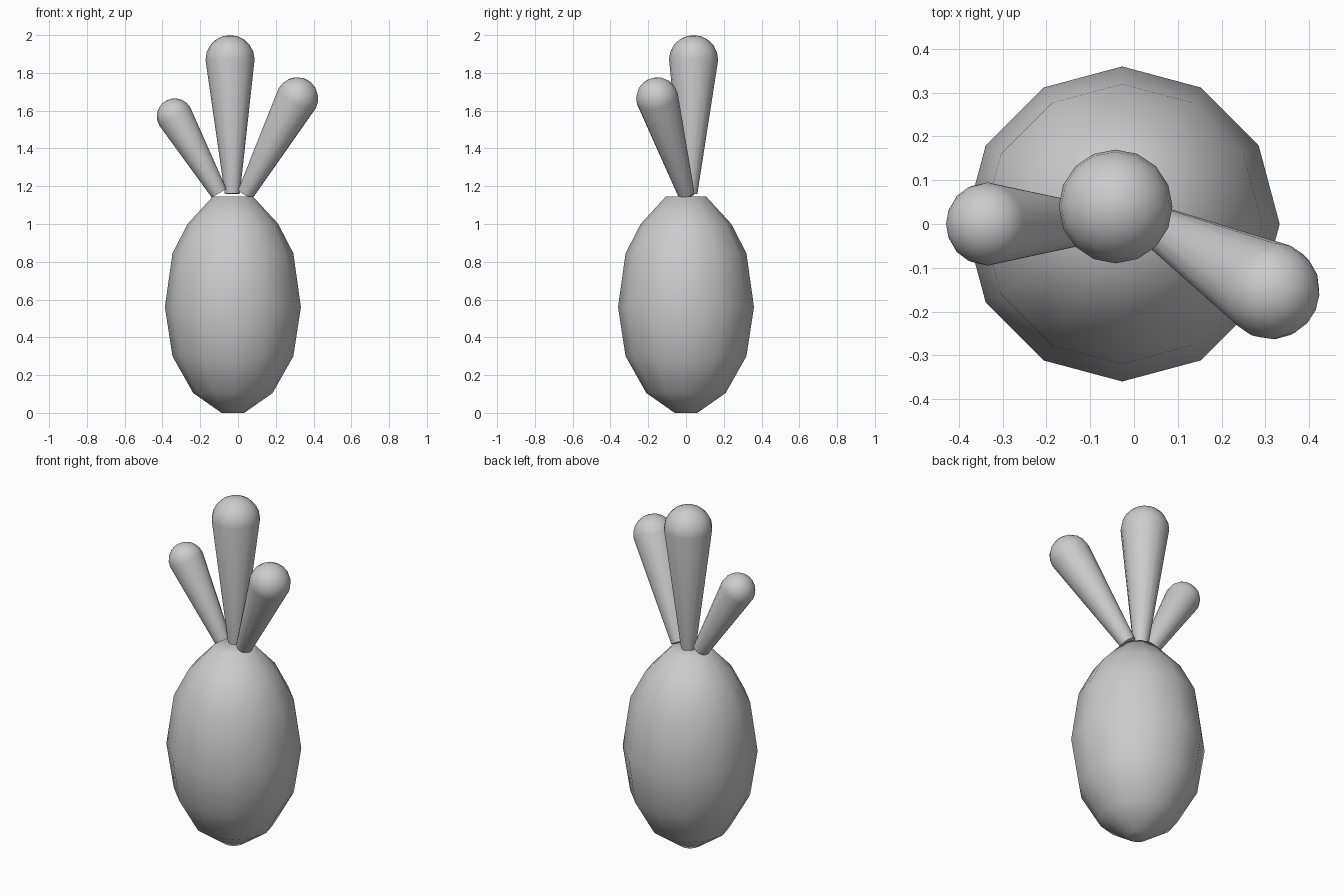
import bpy, bmesh, math
from mathutils import Vector

if "Cube" in bpy.data.objects:
    bpy.data.objects.remove(bpy.data.objects["Cube"])


def lathe(name, profile, sides, origin, axis=(0, 0, 1), smooth=50):
    """Revolve (radius, height) points round an axis; close the ends."""
    rot = Vector((0, 0, 1)).rotation_difference(Vector(axis))
    origin = Vector(origin)
    bm = bmesh.new()
    rings = []
    for r, h in profile:
        count = sides if r > 0 else 1
        rings.append([bm.verts.new(origin + rot @ Vector((
            r * math.cos(math.tau * i / sides), r * math.sin(math.tau * i / sides), h)))
            for i in range(count)])
    for a, b in zip(rings, rings[1:]):
        for i in range(sides):
            j = (i + 1) % sides
            if len(b) == 1:
                bm.faces.new((a[i], a[j], b[0]))
            else:
                bm.faces.new((a[i], a[j], b[j], b[i]))
    bm.faces.new(rings[0][::-1])
    if len(rings[-1]) > 1:
        bm.faces.new(rings[-1])
    mesh = bpy.data.meshes.new(name)
    bm.to_mesh(mesh)
    bm.free()
    ob = bpy.data.objects.new(name, mesh)
    bpy.context.collection.objects.link(ob)
    bpy.ops.object.select_all(action='DESELECT')
    ob.select_set(True)
    bpy.context.view_layer.objects.active = ob
    bpy.ops.object.shade_smooth_by_angle(angle=math.radians(smooth))
    return ob


def leaf(name, base, tip, r_base, r_tip):
    """Tapered stalk with a domed end centred on tip."""
    axis = Vector(tip) - Vector(base)
    length = axis.length
    profile = [(r_base, 0)]
    for k in range(5):
        a = math.pi / 2 * k / 5
        profile.append((r_tip * math.cos(a), length + r_tip * math.sin(a)))
    profile.append((0, length + r_tip))
    lathe(name, profile, 16, base, axis)


# Egg-shaped root body
lathe("root_body", [(0.06, 0), (0.21, 0.105), (0.32, 0.30), (0.36, 0.56),
                    (0.32, 0.845), (0.24, 1.0), (0.107, 1.145)], 12, (-0.027, 0, 0))

# Three leaves fanning from the top
leaf("middle_leaf", (-0.03, 0.02, 1.16), (-0.042, 0.04, 1.87), 0.04, 0.13)
leaf("right_leaf", (0.042, 0, 1.163), (0.313, -0.152, 1.665), 0.045, 0.112)
leaf("left_leaf", (-0.1, 0, 1.163), (-0.335, 0, 1.57), 0.045, 0.095)
